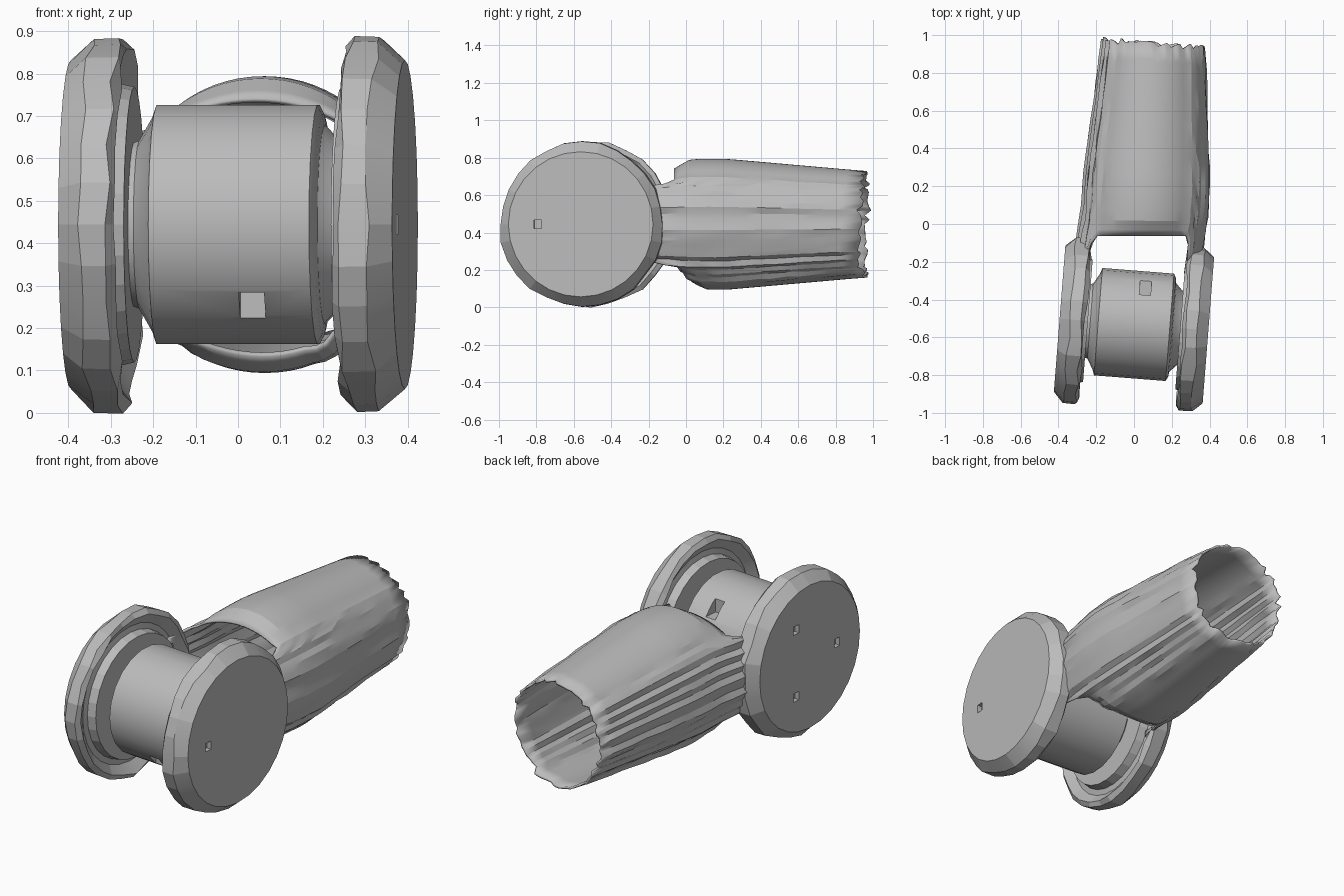
import bpy, bmesh, math, random
from mathutils import Matrix, Vector

random.seed(4)
if "Cube" in bpy.data.objects:
    bpy.data.objects.remove(bpy.data.objects["Cube"])

grey = bpy.data.materials.new("plain grey")
grey.use_nodes = True
grey.diffuse_color = (0.5, 0.5, 0.5, 1)
grey.node_tree.nodes["Principled BSDF"].inputs["Base Color"].default_value = (0.5, 0.5, 0.5, 1)

# Shared frame: the axle centre, with the whole fork turned slightly about z
FRAME = Matrix.Translation((0, -0.532, 0.444)) @ Matrix.Rotation(math.radians(-4.5), 4, "Z")


def finish(name, bm):
    bmesh.ops.recalc_face_normals(bm, faces=bm.faces)
    mesh = bpy.data.meshes.new(name)
    bm.to_mesh(mesh)
    bm.free()
    mesh.materials.append(grey)
    ob = bpy.data.objects.new(name, mesh)
    bpy.context.collection.objects.link(ob)
    ob.matrix_world = FRAME
    return ob


def smooth(ob, degrees):
    bpy.ops.object.select_all(action="DESELECT")
    ob.select_set(True)
    bpy.context.view_layer.objects.active = ob
    bpy.ops.object.shade_smooth_by_angle(angle=math.radians(degrees))


def bridge(bm, a, b, closed=True):
    n = len(a)
    for i in range(n if closed else n - 1):
        j = (i + 1) % n
        bm.faces.new((a[i], a[j], b[j], b[i]))


def lathe(name, profile, count, side=1, rough=0.0):
    """Turn (x, radius) points about the x axis, wear the rim and cap both ends."""
    bm = bmesh.new()
    bumps = [random.uniform(-rough, rough) for _ in range(count)]
    rings = []
    for x, r in profile:
        ring = []
        for i in range(count):
            a = math.tau * i / count
            worn = r >= 0.4
            rr = r + (bumps[i] if worn else 0)
            xx = x + (random.uniform(-rough, rough) if worn else 0)
            ring.append(bm.verts.new((side * xx, rr * math.cos(a), rr * math.sin(a))))
        rings.append(ring)
    for a, b in zip(rings, rings[1:]):
        bridge(bm, a, b)
    bm.faces.new(rings[0])
    bm.faces.new(rings[-1])
    return finish(name, bm)


def carve(ob, places, size):
    """Cut small square pits at the given local points."""
    bm = bmesh.new()
    for p in places:
        m = Matrix.Translation(p) @ Matrix.Diagonal(Vector(size).to_4d())
        bmesh.ops.create_cube(bm, size=1, matrix=m)
    cutter = finish("pit_cutter", bm)
    cutter.hide_render = True
    mod = ob.modifiers.new("pits", "BOOLEAN")
    mod.operation = "DIFFERENCE"
    mod.solver = "EXACT"
    mod.object = cutter
    bpy.context.view_layer.objects.active = ob
    bpy.ops.object.modifier_apply(modifier=mod.name)
    bpy.data.objects.remove(cutter)


# Side discs: worn rim, bevelled outer edge, wide sloping groove on the inner face
DISC = [(0.245, 0.1), (0.245, 0.325), (0.29, 0.335), (0.295, 0.365),
        (0.257, 0.415), (0.275, 0.44), (0.34, 0.438), (0.395, 0.388)]
for side, label in ((1, "left_disc"), (-1, "right_disc")):
    disc = lathe(label, DISC, 28, side, rough=0.008)
    if side > 0:
        pits = [(0.395, -0.23, 0)]
    else:
        pits = [(-0.395, 0.21 * math.cos(a), 0.21 * math.sin(a))
                for a in (math.pi / 3, math.pi, -math.pi / 3)]
    carve(disc, pits, (0.05, 0.04, 0.045))
    smooth(disc, 10)

# Barrel between the discs, with short conical collars
BARREL = [(-0.26, 0.19), (-0.232, 0.2), (-0.2, 0.255), (-0.19, 0.285),
          (0.19, 0.285), (0.202, 0.262), (0.206, 0.235), (0.24, 0.2), (0.26, 0.19)]
barrel = lathe("barrel", BARREL, 22)
carve(barrel, [(0.045, 0.2, 0.2), (0.05, -0.22, -0.2)], (0.06, 0.08, 0.08))
smooth(barrel, 20)

# Hollow tube whose flanks run forward as two fork arms
RADII = [(0.25, 0.33), (0.47, 0.333), (0.53, 0.342), (0.6, 0.35), (0.75, 0.35), (1.49, 0.285)]


def tube_radius(y):
    for (y0, r0), (y1, r1) in zip(RADII, RADII[1:]):
        if y <= y1:
            return r0 + (r1 - r0) * max(0, y - y0) / (y1 - y0)
    return RADII[-1][1]


bm = bmesh.new()
COLS, ROWS = 72, 14
columns = []
for i in range(COLS):
    a = math.tau * i / COLS
    up = math.sin(a)
    # The arms reach into the discs; the crown and belly start further back
    blend = min(1, max(0, (abs(up) - 0.62) / 0.03))
    arch = max(0, (abs(up) - 0.65) / 0.35)
    start = 0.29 + 0.18 * blend
    # Square the crown's front edge to the world and slope the belly's back
    start += 0.025 * math.cos(a) * blend
    if up < 0:
        start += 0.1 * arch
    ribbed = -0.93 < up < 0.72
    rib = random.uniform(-0.01, 0.01) if ribbed else 0
    end = 1.485 + random.uniform(-0.02, 0.02)
    column = []
    for k in range(ROWS + 1):
        t = (k / ROWS) ** 1.3
        y = start + (end - start) * t
        r = tube_radius(y) + rib
        if ribbed:
            r += random.uniform(-0.004, 0.004)
        # Front lips of the crown and belly curl inward
        r -= 0.035 * arch * max(0, 1 - (y - start) / 0.08)
        # The body is a little narrow and skewed; the arms bend back onto the axle
        ahead = max(0, 0.58 - y)
        skew = 0.011 - 0.025 * (y - 0.58) - 0.12 * ahead
        width = 0.96 + min(0.05, 0.4 * ahead)
        column.append(bm.verts.new((width * r * math.cos(a) + skew, y, r * up)))
    columns.append(column)
for i in range(COLS):
    bridge(bm, columns[i], columns[(i + 1) % COLS], closed=False)
tube = finish("fork_tube", bm)
wall = tube.modifiers.new("wall", "SOLIDIFY")
wall.thickness = 0.012
wall.offset = -1
smooth(tube, 14)
